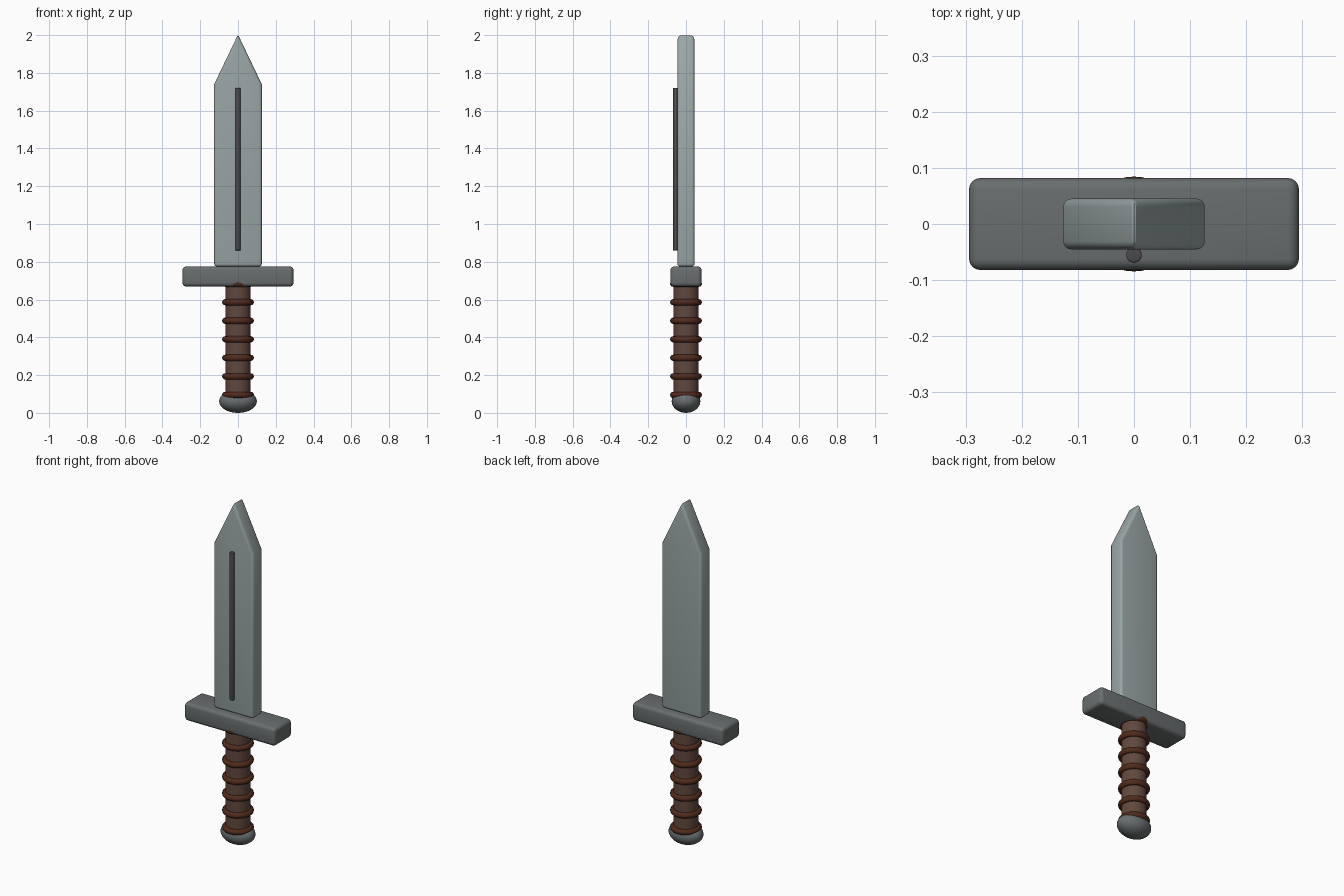
import bpy, bmesh, math

cube = bpy.data.objects.get("Cube")
if cube:
    bpy.data.objects.remove(cube, do_unlink=True)


def material(name, r, g, b):
    mat = bpy.data.materials.new(name)
    mat.use_nodes = True
    mat.diffuse_color = (r, g, b, 1)
    bsdf = next(n for n in mat.node_tree.nodes if n.type == 'BSDF_PRINCIPLED')
    bsdf.inputs["Base Color"].default_value = (r, g, b, 1)
    return mat


STEEL = material("pale steel", 0.32, 0.38, 0.38)
IRON = material("dark iron", 0.14, 0.155, 0.155)
GROOVE = material("groove black", 0.07, 0.07, 0.07)
WOOD = material("brown grip", 0.12, 0.065, 0.045)
LEATHER = material("leather wrap", 0.085, 0.025, 0.012)


def finish(obj, name, mat, bevel=0):
    obj.name = name
    obj.data.materials.append(mat)
    bpy.ops.object.select_all(action='DESELECT')
    obj.select_set(True)
    bpy.context.view_layer.objects.active = obj
    if bevel:
        mod = obj.modifiers.new("rounded edges", 'BEVEL')
        mod.width = bevel
        mod.segments = 4
        mod.limit_method = 'ANGLE'
        mod.angle_limit = math.radians(30)
        bpy.ops.object.modifier_apply(modifier=mod.name)
    bpy.ops.object.shade_smooth_by_angle(angle=math.radians(30))
    return obj


def extruded(name, outline, depth, mat, bevel):
    """Solid made from an x-z outline, centred on y = 0."""
    bm = bmesh.new()
    face = bm.faces.new([bm.verts.new((x, -depth / 2, z)) for x, z in outline])
    side = bmesh.ops.extrude_face_region(bm, geom=[face])["geom"]
    moved = [v for v in side if isinstance(v, bmesh.types.BMVert)]
    bmesh.ops.translate(bm, verts=moved, vec=(0, depth, 0))
    bmesh.ops.recalc_face_normals(bm, faces=bm.faces)
    mesh = bpy.data.meshes.new(name)
    bm.to_mesh(mesh)
    bm.free()
    obj = bpy.data.objects.new(name, mesh)
    bpy.context.collection.objects.link(obj)
    return finish(obj, name, mat, bevel)


def cylinder(name, radius, low, high, y, mat, bevel):
    bpy.ops.mesh.primitive_cylinder_add(
        vertices=32, radius=radius, depth=high - low, location=(0, y, (low + high) / 2))
    return finish(bpy.context.object, name, mat, bevel)


# Blade with a pointed tip
extruded("blade", [(-0.126, 0.775), (0.126, 0.775), (0.126, 1.74),
                   (0, 2.003), (-0.126, 1.74)], 0.09, STEEL, 0.014)

# Raised rod along the front of the blade
cylinder("blade_rod", 0.0138, 0.86, 1.72, -0.055, GROOVE, 0.003)

# Crossguard
extruded("crossguard", [(-0.294, 0.669), (0.294, 0.669), (0.294, 0.775),
                        (-0.294, 0.775)], 0.164, IRON, 0.02)

# Grip
cylinder("grip", 0.067, 0.08, 0.69, 0, WOOD, 0)

# Leather rings round the grip
for i in range(7):
    bpy.ops.mesh.primitive_torus_add(
        major_radius=0.068, minor_radius=0.0165, major_segments=40,
        minor_segments=12, location=(0, 0, 0.095 + i * 0.0982))
    finish(bpy.context.object, f"wrap_ring_{i + 1}", LEATHER)

# Flattened pommel
bpy.ops.mesh.primitive_uv_sphere_add(segments=32, ring_count=16, radius=1,
                                     location=(0, 0, 0.062))
pommel = bpy.context.object
pommel.scale = (0.1, 0.076, 0.062)
bpy.ops.object.transform_apply(location=False, rotation=False, scale=True)
finish(pommel, "pommel", IRON)
